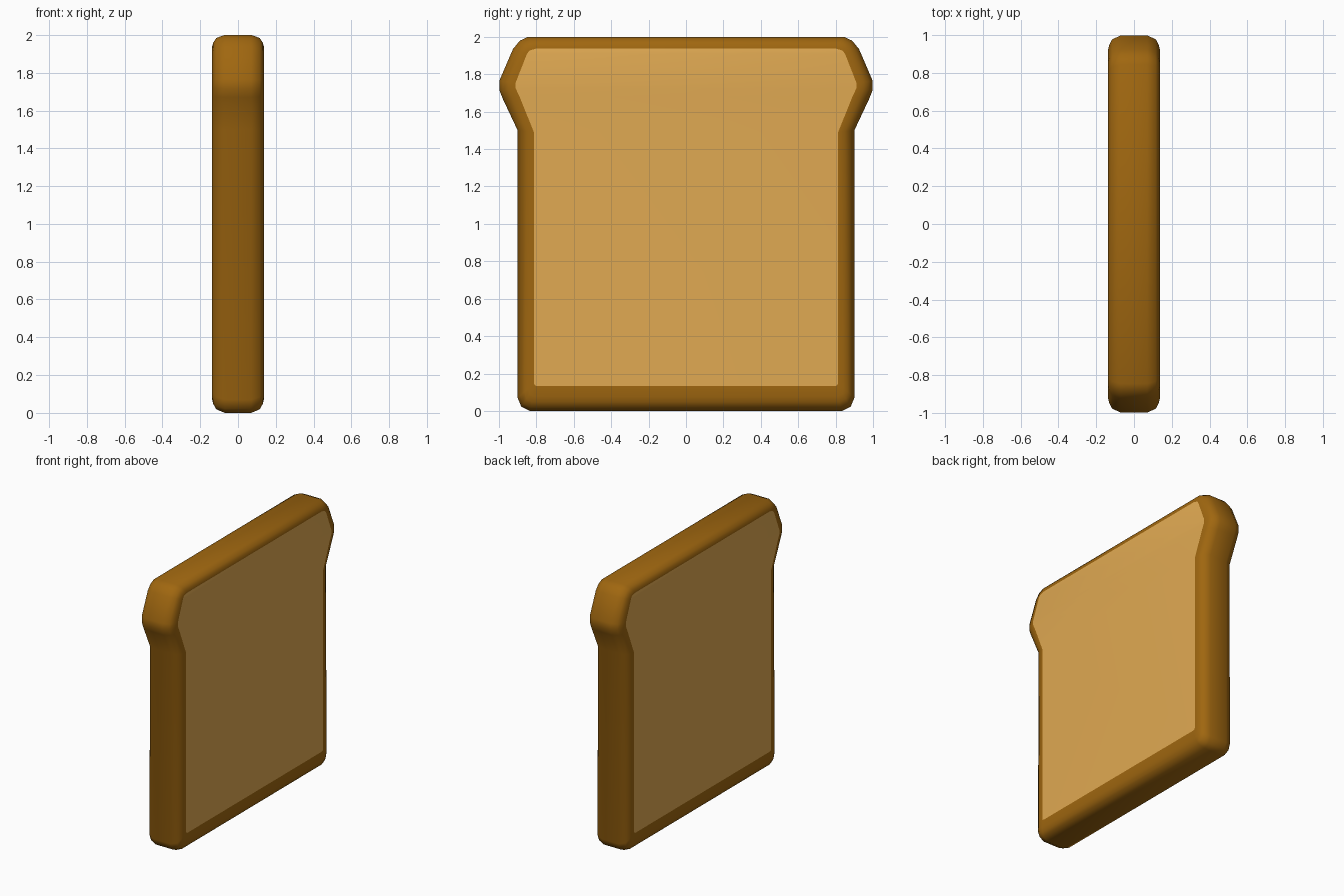
import bpy, bmesh
from mathutils import Vector

if "Cube" in bpy.data.objects:
    bpy.data.objects.remove(bpy.data.objects["Cube"])

# Half outlines (y, z) from the bottom up: outer crust edge and crumb edge
OUTER = [(0.835, 0), (0.88, 0.022), (0.90, 0.07), (0.90, 1.5), (0.98, 1.67), (0.998, 1.715),
         (0.998, 1.765), (0.925, 1.935), (0.888, 1.98), (0.845, 2.0)]
CRUMB = [(0.795, 0.133), (0.808, 0.136), (0.813, 0.15), (0.813, 1.49), (0.89, 1.68), (0.911, 1.725),
         (0.911, 1.755), (0.85, 1.91), (0.836, 1.927), (0.80, 1.938)]
# Rounded edge: distance in from the outline -> half thickness
ROUND = [(0, 0.07), (0.02, 0.115), (0.05, 0.131), (0.08, 0.138), (1, 0.138)]


def half_thickness(d):
    for (d0, x0), (d1, x1) in zip(ROUND, ROUND[1:]):
        if d <= d1:
            return x0 + (x1 - x0) * (d - d0) / (d1 - d0)


def material(name, rgb):
    m = bpy.data.materials.new(name)
    m.diffuse_color = (*rgb, 1)
    m.use_nodes = True
    m.node_tree.nodes["Principled BSDF"].inputs["Base Color"].default_value = m.diffuse_color
    return m


def mirrored(pts):
    return [Vector(p) for p in pts] + [Vector((-y, z)) for y, z in reversed(pts)]


outer, crumb = mirrored(OUTER), mirrored(CRUMB)
n = len(outer)
bm = bmesh.new()


def ring(depth, cap, side):
    verts = []
    for o, c in zip(outer, crumb):
        length = (c - o).length
        d = min(depth, length * cap)
        p = o.lerp(c, d / length)
        verts.append(bm.verts.new((side * half_thickness(d), p.x, p.y)))
    return verts


# Crust rings running from one face round the edge to the other
steps = [(1, 1), (0.08, 0.86), (0.05, 0.7), (0.02, 0.5), (0, 0.3)]
rings = [ring(d, c, 1) for d, c in steps] + [ring(d, c, -1) for d, c in reversed(steps)]
for a, b in zip(rings, rings[1:]):
    for i in range(n):
        j = (i + 1) % n
        bm.faces.new((a[i], a[j], b[j], b[i]))

# Crumb faces as strips across the slice
for r in (rings[0], rings[-1]):
    for i in range(n // 2 - 1):
        f = bm.faces.new((r[i], r[i + 1], r[n - 2 - i], r[n - 1 - i]))
        f.material_index = 1

bmesh.ops.recalc_face_normals(bm, faces=bm.faces)
for f in bm.faces:
    f.smooth = True
mesh = bpy.data.meshes.new("bread_slice")
bm.to_mesh(mesh)
bm.free()
mesh.materials.append(material("crust brown", (0.35, 0.135, 0.005)))
mesh.materials.append(material("crumb tan", (0.75, 0.40, 0.085)))
bpy.context.collection.objects.link(bpy.data.objects.new("bread_slice", mesh))
